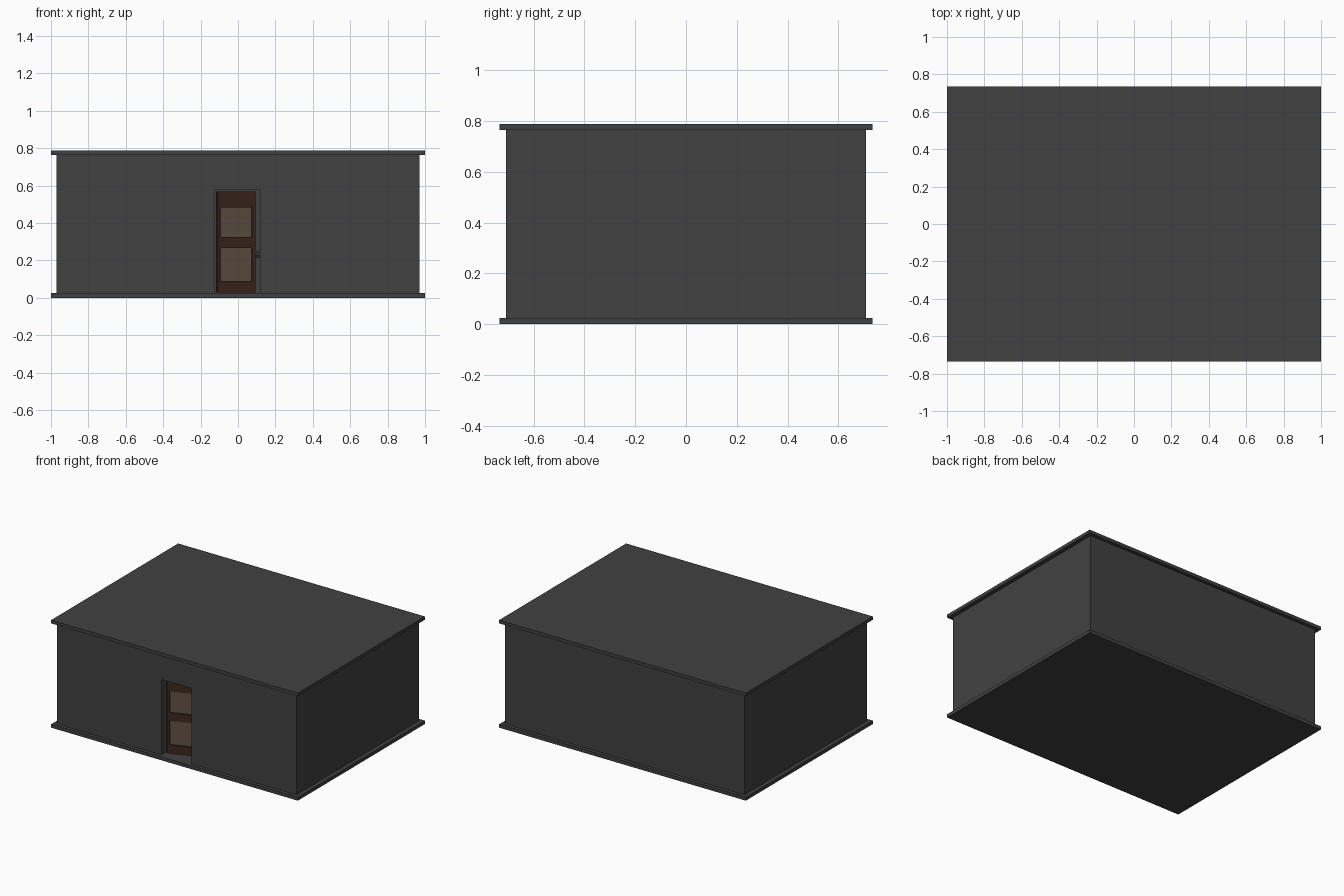
import bpy, math
from mathutils import Matrix, Vector

if "Cube" in bpy.data.objects:
    bpy.data.objects.remove(bpy.data.objects["Cube"])


def material(name, rgb):
    m = bpy.data.materials.new(name)
    m.diffuse_color = (*rgb, 1)
    m.use_nodes = True
    m.node_tree.nodes["Principled BSDF"].inputs["Base Color"].default_value = m.diffuse_color
    return m


grey = material("dark grey", (0.053, 0.053, 0.053))
wood = material("dark brown wood", (0.043, 0.019, 0.012))
tan = material("dusty tan panel", (0.115, 0.081, 0.058))
metal = material("dark metal", (0.02, 0.02, 0.02))


def box(name, x, y, z, mat):
    """Axis-aligned box from three (min, max) ranges."""
    mesh = bpy.data.meshes.new(name)
    v = [(a, b, c) for a in x for b in y for c in z]
    f = [(0, 1, 3, 2), (4, 6, 7, 5), (0, 4, 5, 1),
         (2, 3, 7, 6), (0, 2, 6, 4), (1, 5, 7, 3)]
    mesh.from_pydata(v, [], f)
    mesh.materials.append(mat)
    ob = bpy.data.objects.new(name, mesh)
    bpy.context.collection.objects.link(ob)
    return ob


def cut(target, cutter):
    """Subtract cutter from target and discard the cutter."""
    mod = target.modifiers.new("cut", 'BOOLEAN')
    mod.operation = 'DIFFERENCE'
    mod.solver = 'EXACT'
    mod.object = cutter
    bpy.context.view_layer.objects.active = target
    bpy.ops.object.modifier_apply(modifier=mod.name)
    bpy.data.objects.remove(cutter)


# floor and roof slabs
box("floor_slab", (-1, 1), (-0.735, 0.735), (0, 0.025), grey)
box("roof_slab", (-1, 1), (-0.735, 0.735), (0.764, 0.788), grey)

# hollow walls with a doorway
T = 0.065
walls = box("walls", (-0.97, 0.97), (-0.71, 0.71), (0.025, 0.764), grey)
cut(walls, box("room_cutter", (-0.97 + T, 0.97 - T), (-0.71 + T, 0.71 - T), (-0.1, 0.9), grey))
cut(walls, box("doorway_cutter", (-0.124, 0.119), (-0.8, -0.6), (-0.1, 0.578), grey))

# door, built flat with its front left edge at the origin, then swung inwards
W, D = 0.215, 0.03
Z0, Z1 = 0.028, 0.567
parts = [
    box("left_stile", (0, 0.019), (0, D), (Z0, Z1), wood),
    box("right_stile", (0.196, W), (0, D), (Z0, Z1), wood),
]
for n, z in (("bottom", (Z0, 0.091)), ("middle", (0.267, 0.326)), ("top", (0.482, Z1))):
    parts.append(box(n + "_rail", (0.019, 0.196), (0, D), z, wood))
for n, z in (("lower", (0.091, 0.267)), ("upper", (0.326, 0.482))):
    parts.append(box(n + "_panel", (0.019, 0.196), (0.008, D - 0.008), z, tan))

# latch on the free edge
parts.append(box("latch_plate", (W, W + 0.02), (0.004, D - 0.004), (0.233, 0.25), grey))
parts.append(box("latch_bolt", (W, W + 0.024), (0.008, D - 0.008), (0.215, 0.23), metal))

swing = Matrix.Translation(Vector((-0.108, -0.67, 0))) @ Matrix.Rotation(math.radians(20), 4, 'Z')
for p in parts:
    p.data.transform(swing)
